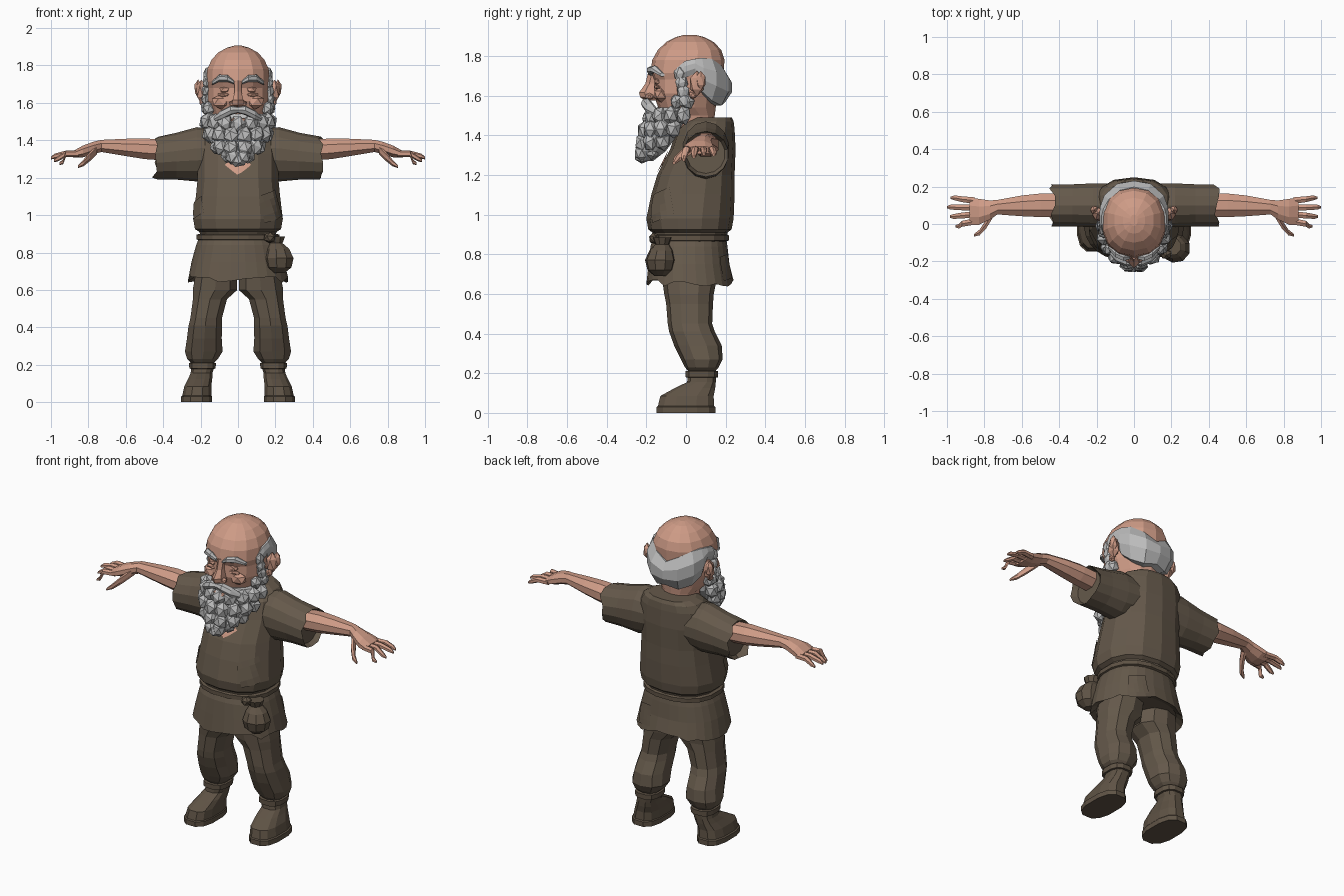
import bpy, bmesh, math, random
from math import sin, cos, pi, radians
from mathutils import Matrix, Vector

random.seed(4)
cube = bpy.data.objects.get("Cube")
if cube:
    bpy.data.objects.remove(cube, do_unlink=True)


def material(name, red, green, blue):
    mat = bpy.data.materials.new(name)
    mat.use_nodes = True
    mat.diffuse_color = (red, green, blue, 1)
    mat.node_tree.nodes["Principled BSDF"].inputs["Base Color"].default_value = (red, green, blue, 1)
    return mat


SKIN = material("skin", .62, .33, .24)
HAIR = material("grey_hair", .5, .5, .5)
CLOTH = material("brown_cloth", .13, .1, .07)
LEATHER = material("brown_leather", .115, .087, .06)


def finish(name, bm, mat, side=1):
    """Turn a bmesh into a flat shaded object, mirrored in x when side is negative."""
    if side < 0:
        bmesh.ops.scale(bm, vec=(-1, 1, 1), verts=bm.verts)
    bmesh.ops.recalc_face_normals(bm, faces=bm.faces)
    mesh = bpy.data.meshes.new(name)
    bm.to_mesh(mesh)
    bm.free()
    mesh.materials.append(mat)
    obj = bpy.data.objects.new(name, mesh)
    bpy.context.collection.objects.link(obj)
    return obj


def bridge(name, rings, mat, side=1):
    """Join closed rings of points into a capped solid."""
    bm = bmesh.new()
    loops = [[bm.verts.new(point) for point in ring] for ring in rings]
    count = len(loops[0])
    for low, high in zip(loops, loops[1:]):
        for i in range(count):
            j = (i + 1) % count
            bm.faces.new((low[i], low[j], high[j], high[i]))
    bm.faces.new(loops[0])
    bm.faces.new(loops[-1])
    return finish(name, bm, mat, side)


def loft(name, sections, mat, axis="z", sides=10, square=1.0, jag=0.0, side=1):
    """Sections are (position on axis, centre, centre, radius, radius)."""
    sections = list(sections)
    ragged = len(sections) - 1
    if jag:
        # tuck the ragged hem back inside
        end, before = sections[-1], sections[-2]
        back = end[0] + .25 * (before[0] - end[0])
        sections.append((back, end[1], end[2], end[3] * .85, end[4] * .85))
    rings = []
    for index, (pos, c1, c2, r1, r2) in enumerate(sections):
        ring = []
        for i in range(sides):
            angle = 2 * pi * (i + .5) / sides
            u = c1 + r1 * math.copysign(abs(cos(angle)) ** square, cos(angle))
            v = c2 + r2 * math.copysign(abs(sin(angle)) ** square, sin(angle))
            p = pos + (random.uniform(-jag, jag) if jag and index == ragged else 0)
            ring.append((p, u, v) if axis == "x" else (u, v, p))
        rings.append(ring)
    return bridge(name, rings, mat, side)


def lump(name, centre, size, mat, side=1, tilt=True, detail=1):
    """Faceted blob, optionally turned at random."""
    bm = bmesh.new()
    bmesh.ops.create_icosphere(bm, subdivisions=detail, radius=1)
    if tilt:
        turn = Matrix.Rotation(random.uniform(0, pi), 3, Vector((random.random(), .5, random.random())))
        bmesh.ops.rotate(bm, matrix=turn, verts=bm.verts)
    bmesh.ops.scale(bm, vec=size, verts=bm.verts)
    bmesh.ops.translate(bm, vec=centre, verts=bm.verts)
    return finish(name, bm, mat, side)


def patch(name, centre, size, turn, roll, mat, target):
    """Thin cloth piece pressed on to the target."""
    bm = bmesh.new()
    place = (Matrix.Translation(centre) @ Matrix.Rotation(radians(turn), 4, "Z")
             @ Matrix.Rotation(pi / 2, 4, "X") @ Matrix.Rotation(radians(roll), 4, "Z"))
    bmesh.ops.create_grid(bm, x_segments=4, y_segments=4, size=size, matrix=place)
    obj = finish(name, bm, mat)
    wrap = obj.modifiers.new("press", "SHRINKWRAP")
    wrap.target = target
    wrap.wrap_mode = "ABOVE_SURFACE"
    wrap.offset = .007


# Tunic body, skirt and belt
tunic = loft("tunic", [
    (.86, 0, .02, .2, .18), (.91, 0, .02, .21, .19), (.925, 0, .02, .235, .21),
    (.98, 0, .02, .245, .22), (1.1, 0, .035, .23, .21), (1.2, 0, .05, .22, .195),
    (1.33, 0, .085, .22, .165), (1.43, 0, .1, .21, .145), (1.47, 0, .12, .18, .12),
    (1.49, 0, .13, .14, .1)], CLOTH, sides=14, square=.85)
skirt = loft("tunic_skirt", [
    (.9, 0, .02, .2, .18), (.84, 0, .015, .225, .195), (.75, 0, .015, .25, .205),
    (.655, 0, .02, .27, .22)], CLOTH, sides=28, square=.85, jag=.02)
loft("belt", [(.865, 0, .02, .212, .188), (.87, 0, .02, .225, .2), (.895, 0, .02, .225, .2),
              (.9, 0, .02, .212, .19)], LEATHER, sides=16, square=.85)
patch("chest_patch", (.18, -.13, 1.05), .075, 45, 15, CLOTH, tunic)
patch("side_patch", (-.21, -.08, 1.04), .05, -60, 20, CLOTH, tunic)
patch("skirt_patch", (.15, .22, .74), .06, 170, 5, CLOTH, skirt)
patch("neck_opening", (0, -.11, 1.27), .05, 0, 45, SKIN, tunic)

# Belt pouch
loft("pouch", [
    (.69, .22, -.13, .03, .03), (.72, .22, -.13, .07, .065), (.77, .22, -.13, .082, .078),
    (.82, .215, -.125, .062, .06), (.85, .205, -.12, .035, .035), (.885, .2, -.12, .055, .05)],
    LEATHER, sides=9)
lump("belt_knot", (.17, -.16, .88), (.035, .03, .03), LEATHER)

for side, word in ((1, "left_"), (-1, "right_")):
    # Sleeve and arm
    loft(word + "sleeve", [
        (.1, .1, 1.33, .12, .13), (.22, .1, 1.325, .12, .145), (.33, .1, 1.315, .115, .125),
        (.44, .1, 1.305, .115, .115)], CLOTH, "x", 14, jag=.02, side=side)
    loft(word + "arm", [
        (.36, .1, 1.345, .07, .06), (.5, .1, 1.355, .068, .06), (.6, .097, 1.362, .06, .05),
        (.73, .09, 1.37, .042, .035), (.77, .075, 1.36, .055, .036), (.83, .065, 1.34, .075, .034),
        (.88, .068, 1.325, .08, .02)], SKIN, "x", 8, side=side)

    # Fingers and thumb
    tips = ((.98, .14, 1.3), (1, .09, 1.305), (.985, .04, 1.29), (.955, -.012, 1.275))
    for i, (x, y, z) in enumerate(tips):
        root = .125 - i * .037
        middle = (root + y) / 2
        loft(word + "finger", [
            (.85, root, 1.328, .02, .017), (.92, middle, 1.328, .018, .017),
            (x - .02, y, z + .01, .015, .014), (x, y, z, .007, .007)], SKIN, "x", 6, side=side)
    loft(word + "thumb", [
        (.755, .06, 1.35, .03, .025), (.79, 0, 1.315, .027, .025),
        (.825, -.045, 1.28, .018, .018), (.855, -.06, 1.26, .008, .008)], SKIN, "x", 6, side=side)

    # Trouser leg
    loft(word + "trouser_leg", [
        (.75, .11, .02, .11, .15), (.6, .123, .015, .124, .125), (.55, .15, .018, .095, .118),
        (.45, .17, .02, .088, .112), (.41, .175, .03, .093, .115), (.34, .18, .06, .097, .12),
        (.27, .183, .08, .105, .105), (.23, .19, .08, .085, .085), (.2, .19, .08, .05, .06)],
        CLOTH, sides=10, square=.85, side=side)

    # Boot with sole, cuff and laces
    loft(word + "boot", [
        (0, .222, 0, .086, .152), (.03, .222, 0, .086, .152), (.035, .22, 0, .08, .145),
        (.085, .215, .005, .074, .138), (.125, .202, .045, .066, .105), (.155, .195, .078, .06, .074),
        (.178, .19, .08, .062, .074), (.18, .19, .08, .072, .084), (.21, .19, .08, .074, .084),
        (.212, .19, .08, .055, .065)], LEATHER, sides=12, square=.75, side=side)
    for step in range(3):
        y = -.05 + step * .03
        z = .108 + step * .014
        loft(word + "boot_lace", [(.17, y, z, .008, .008), (.245, y, z, .008, .008)],
             LEATHER, "x", 4, side=side)

# Head and neck
loft("head", [
    (1.3, 0, .04, .08, .1), (1.42, 0, .04, .095, .1), (1.5, 0, .045, .11, .1),
    (1.54, 0, .005, .14, .145), (1.61, 0, 0, .163, .165), (1.68, 0, .005, .165, .168),
    (1.715, 0, .005, .172, .185), (1.78, 0, .012, .168, .182), (1.83, 0, .018, .145, .16),
    (1.87, 0, .02, .108, .12), (1.895, 0, .02, .06, .072), (1.906, 0, .02, .02, .03)],
    SKIN, sides=14, square=.9)

# Nose and mouth
loft("nose", [
    (1.575, 0, -.16, .022, .04), (1.59, 0, -.175, .036, .055), (1.615, 0, -.18, .033, .057),
    (1.66, 0, -.165, .021, .04), (1.72, 0, -.15, .024, .04)], SKIN, sides=6)
lump("lower_lip", (0, -.18, 1.51), (.045, .03, .015), SKIN, tilt=False)

# Paired face parts
for side, word in ((1, "left_"), (-1, "right_")):
    lump(word + "nostril", (.03, -.185, 1.595), (.02, .025, .018), SKIN, side, False)
    lump(word + "cheek", (.09, -.125, 1.605), (.055, .04, .04), SKIN, side, False)
    lump(word + "eye", (.07, -.142, 1.67), (.032, .02, .02), SKIN, side, False)
    lump(word + "eye_bag", (.075, -.142, 1.643), (.04, .022, .012), SKIN, side, False)
    loft(word + "eyebrow", [
        (.022, -.175, 1.71, .015, .01), (.055, -.178, 1.73, .022, .018),
        (.1, -.158, 1.732, .022, .019), (.14, -.12, 1.705, .012, .01)], HAIR, "x", 6, side=side)
    loft(word + "moustache", [
        (-.004, -.195, 1.563, .022, .016), (.04, -.2, 1.56, .028, .026),
        (.09, -.18, 1.535, .028, .026), (.14, -.14, 1.505, .01, .01)], HAIR, "x", 7, side=side)
    # Ear: shell with a raised rim and lobe
    lump(word + "ear", (.195, .055, 1.66), (.032, .04, .065), SKIN, side, False)
    lump(word + "ear_rim", (.213, .075, 1.675), (.023, .026, .05), SKIN, side, False)
    lump(word + "ear_lobe", (.19, .035, 1.605), (.02, .022, .025), SKIN, side, False)
    # Sideburn clumps running down into the beard
    for step in range(4):
        lump(word + "sideburn", (.168 + .003 * step, -.03 + .008 * step, 1.71 - .045 * step),
             (.024, .034, .04), HAIR, side)

# Hair band wrapped round the back: (angle from back, bottom, top, thickness)
half = [(0, 1.565, 1.71, .035), (25, 1.55, 1.75, .04), (50, 1.575, 1.785, .035),
        (68, 1.62, 1.79, .022), (80, 1.71, 1.785, .014), (95, 1.69, 1.775, .012),
        (108, 1.62, 1.74, .01)]
band = []
for angle, bottom, top, thick in [(-a, *rest) for a, *rest in half[:0:-1]] + half:
    a = radians(angle)
    tall = top - bottom
    profile = ((-.06, 0), (0, 0), (thick, tall * .35), (thick, tall * .7), (.002, tall), (-.05, tall))
    band.append([((.174 + out) * sin(a), .012 + (.184 + out) * cos(a), bottom + up)
                 for out, up in profile])
bridge("hair_band", band, HAIR)

# Beard: a solid core covered by rows of clumps
loft("beard_core", [
    (1.27, 0, -.2, .03, .035), (1.32, 0, -.17, .09, .07), (1.4, 0, -.125, .145, .085),
    (1.48, 0, -.08, .165, .1), (1.54, 0, -.06, .165, .085)], HAIR, sides=12)
# rows are (height, centre y, half width, depth, clump size, count)
rows = ((1.555, .0, .165, .15, .036, 9), (1.485, -.025, .168, .16, .044, 9),
        (1.42, -.075, .15, .135, .046, 8), (1.355, -.125, .11, .1, .044, 6),
        (1.305, -.175, .055, .06, .04, 4))
for z, centre, wide, deep, size, count in rows:
    for i in range(count):
        a = radians(-95 + 190 * i / (count - 1))
        if z > 1.52 and abs(a) < .9:
            continue
        spot = (wide * sin(a), centre - deep * cos(a), z + .015 * abs(sin(a)))
        lump("beard_clump", spot, (size, size * .9, size * 1.15), HAIR)
lump("beard_tip", (0, -.22, 1.295), (.05, .042, .04), HAIR)
